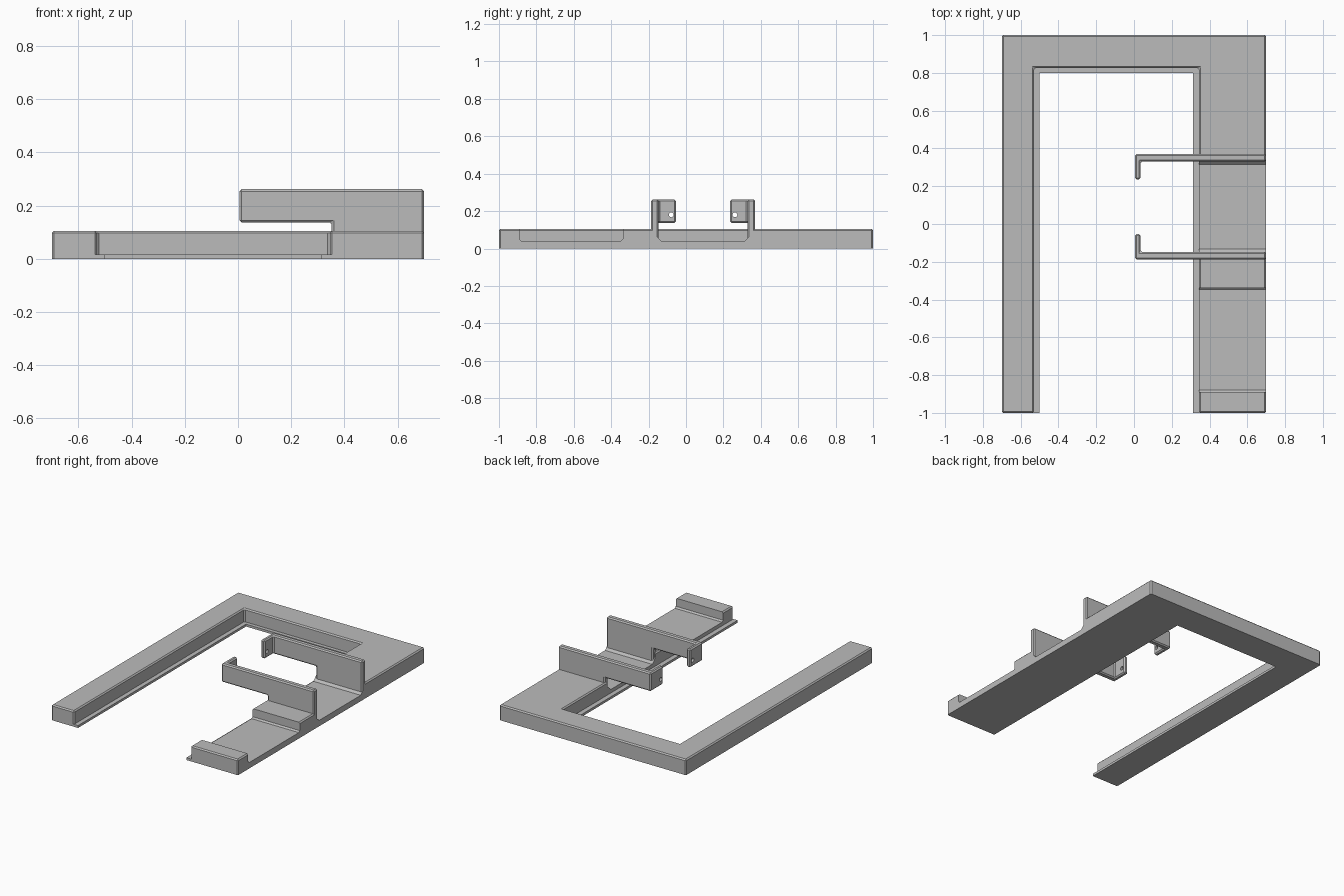
import bpy, bmesh
from mathutils import Vector

old = bpy.data.objects.get("Cube")
if old:
    bpy.data.objects.remove(old, do_unlink=True)

grey = bpy.data.materials.new("plain grey")
grey.use_nodes = True
COLOUR = (0.5, 0.5, 0.5, 1)
grey.diffuse_color = COLOUR
grey.node_tree.nodes["Principled BSDF"].inputs["Base Color"].default_value = COLOUR


def prism(name, points, low, high, axis="z"):
    """Extrude a 2D outline: xy outline along z, or yz outline along x."""
    place = (lambda a, b: (a, b, low)) if axis == "z" else (lambda a, b: (low, a, b))
    shift = Vector((0, 0, high - low)) if axis == "z" else Vector((high - low, 0, 0))
    bm = bmesh.new()
    face = bm.faces.new([bm.verts.new(place(a, b)) for a, b in points])
    extruded = bmesh.ops.extrude_face_region(bm, geom=[face])
    verts = [g for g in extruded["geom"] if isinstance(g, bmesh.types.BMVert)]
    bmesh.ops.translate(bm, verts=verts, vec=shift)
    bmesh.ops.recalc_face_normals(bm, faces=bm.faces)
    mesh = bpy.data.meshes.new(name)
    bm.to_mesh(mesh)
    bm.free()
    mesh.materials.append(grey)
    obj = bpy.data.objects.new(name, mesh)
    bpy.context.collection.objects.link(obj)
    return obj


def apply(obj, modifier):
    bpy.context.view_layer.objects.active = obj
    bpy.ops.object.modifier_apply(modifier=modifier.name)


def cut(obj, cutter):
    cutter.hide_render = True
    mod = obj.modifiers.new("cut", "BOOLEAN")
    mod.operation, mod.solver, mod.object = "DIFFERENCE", "EXACT", cutter
    apply(obj, mod)
    bpy.data.objects.remove(cutter, do_unlink=True)


def chamfer(obj, width, above):
    """Chamfer every sharp edge that rises above the given height."""
    bm = bmesh.new()
    bm.from_mesh(obj.data)
    bmesh.ops.dissolve_limit(bm, angle_limit=0.01, verts=bm.verts, edges=bm.edges)
    edges = [e for e in bm.edges if max(v.co.z for v in e.verts) > above
             and e.calc_face_angle(0) > 0.5]
    bmesh.ops.bevel(bm, geom=edges, offset=width, segments=1,
                    affect="EDGES", clamp_overlap=True)
    bm.to_mesh(obj.data)
    bm.free()


def u_outline(left, right, back, in_left, in_right, in_back):
    return [(left, -1), (in_left, -1), (in_left, in_back), (in_right, in_back),
            (in_right, -1), (right, -1), (right, back), (left, back)]


def trough(y0, y1, floor, slope):
    """Cross-section of a recess with chamfered floor corners."""
    return [(y0, 0.3), (y0, floor + slope), (y0 + slope, floor),
            (y1 - slope, floor), (y1, floor + slope), (y1, 0.3)]


# Main frame with its two recesses
frame = prism("frame", u_outline(-0.7, 0.7, 1, -0.53, 0.345, 0.825), 0, 0.105)
chamfer(frame, 0.008, 0.01)
cut(frame, prism("recess_cutter", trough(-0.89, -0.338, 0.04, 0.01), 0.2, 0.9, "x"))
cut(frame, prism("channel_cutter", trough(-0.167, 0.35, 0.04, 0.035), 0.2, 0.9, "x"))

# Thin lip around the inner edge
prism("inner_lip", u_outline(-0.6, 0.45, 0.9, -0.5, 0.313, 0.8), 0, 0.016)

# Two hooked arms facing each other
MIDDLE = 0.0915
for name, side in (("front_arm", -1), ("back_arm", 1)):
    outer, inner, tip, hole = [MIDDLE + side * d for d in (0.2785, 0.2385, 0.145, 0.17)]
    arm = prism(name, [(0.005, outer), (0.7, outer), (0.7, inner),
                       (0.035, inner), (0.035, tip), (0.005, tip)], 0.03, 0.262)
    cut(arm, prism("arm_cutter", [(-0.2, -0.5), (0.352, -0.5),
                                  (0.352, 0.7), (-0.2, 0.7)], -0.1, 0.137))
    chamfer(arm, 0.008, 0.04)
    # Screw hole through the hook
    bpy.ops.mesh.primitive_cylinder_add(vertices=16, radius=0.013, depth=0.2,
                                        location=(0.02, hole, 0.18),
                                        rotation=(0, 1.5708, 0))
    cut(arm, bpy.context.object)
